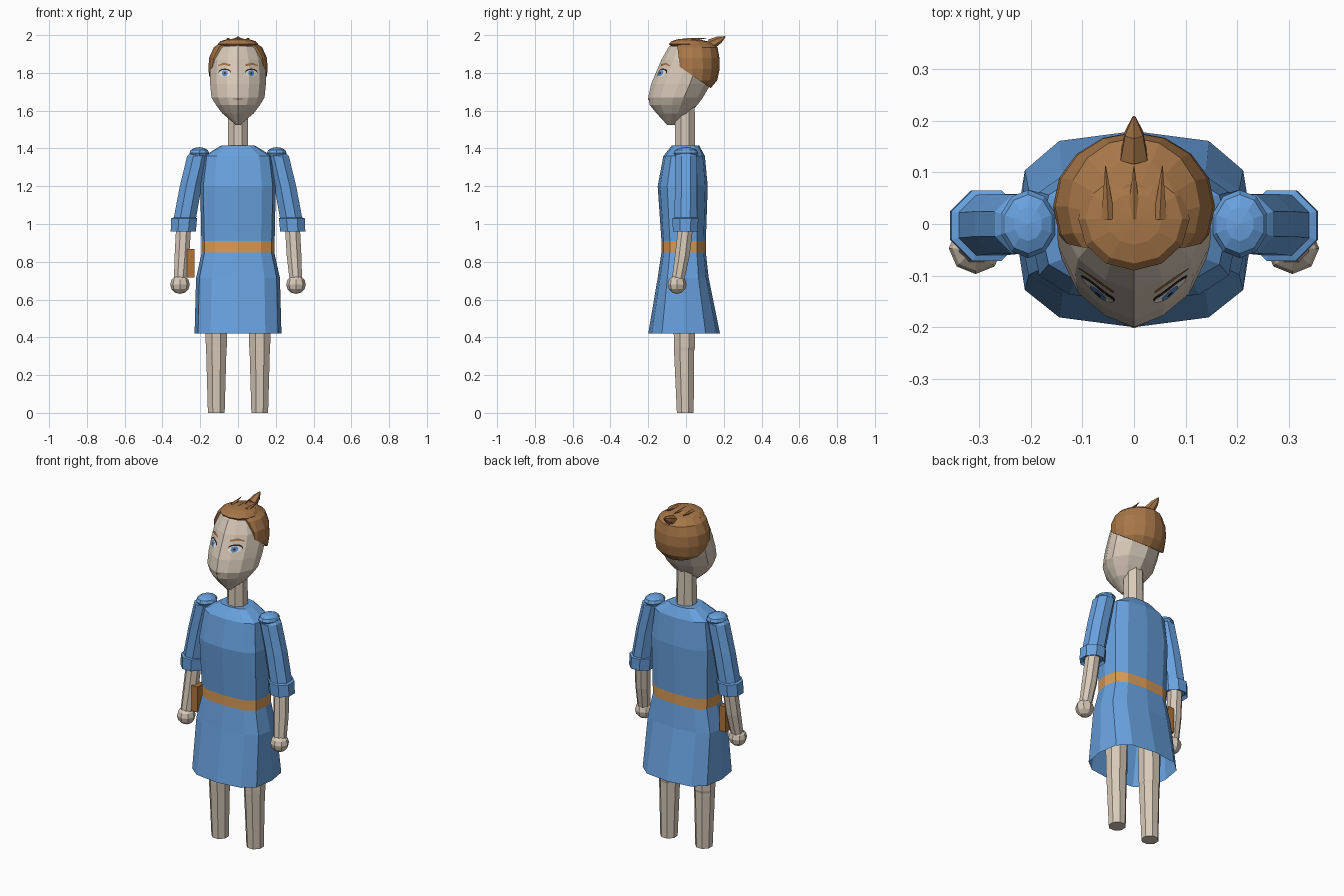
import bpy, bmesh, math
from mathutils import Vector, Matrix
from mathutils.bvhtree import BVHTree

if "Cube" in bpy.data.objects:
    bpy.data.objects.remove(bpy.data.objects["Cube"])


def mat(name, r, g, b):
    m = bpy.data.materials.new(name)
    m.diffuse_color = (*[(c / 255) ** 2.2 for c in (r, g, b)], 1)
    m.use_nodes = True
    m.node_tree.nodes["Principled BSDF"].inputs["Base Color"].default_value = m.diffuse_color
    return m


SKIN = mat("skin", 214, 200, 183)
BLUE = mat("blue cloth", 104, 160, 222)
TAN = mat("belt orange", 216, 154, 88)
BROWN = mat("hair brown", 166, 118, 74)
LEATHER = mat("pouch brown", 172, 116, 62)
WHITE = mat("eye white", 232, 230, 226)
IRIS = mat("iris blue", 90, 145, 215)
DARK = mat("lash dark", 55, 40, 32)
LIP = mat("lip", 165, 110, 85)


def finish(bm, name, *mats):
    bmesh.ops.recalc_face_normals(bm, faces=bm.faces)
    me = bpy.data.meshes.new(name)
    bm.to_mesh(me)
    bm.free()
    for m in mats:
        me.materials.append(m)
    ob = bpy.data.objects.new(name, me)
    bpy.context.collection.objects.link(ob)
    return ob


def skin_rings(rings, bottom=True, top=True):
    """Bridge closed rings of points into a surface."""
    bm = bmesh.new()
    vs = [[bm.verts.new(p) for p in r] for r in rings]
    n = len(vs[0])
    for a, b in zip(vs, vs[1:]):
        for i in range(n):
            j = (i + 1) % n
            bm.faces.new((a[i], a[j], b[j], b[i]))
    if bottom:
        bm.faces.new(vs[0][::-1])
    if top:
        bm.faces.new(vs[-1])
    return bm


def loft(half, levels, **kw):
    """Half section mirrored in x; levels are (z, front y, back y, half width)."""
    sec = half + [(-x, y) for x, y in half[-2:0:-1]]
    return skin_rings([[(x * w, (f + b) / 2 + y * (b - f) / 2, z) for x, y in sec]
                       for z, f, b, w in levels], **kw)


def tube(name, m, path, n=8, **kw):
    """Round tube through (x, y, z, radius) points with level rings."""
    ang = [2 * math.pi * (i + .5) / n for i in range(n)]
    bm = skin_rings([[(x + r * math.cos(a), y + r * math.sin(a), z) for a in ang]
                     for x, y, z, r in path], **kw)
    return finish(bm, name, m)


def ball(name, m, c, r, u=10, v=6):
    bm = bmesh.new()
    bmesh.ops.create_uvsphere(bm, u_segments=u, v_segments=v, radius=1)
    bmesh.ops.transform(bm, verts=bm.verts,
                        matrix=Matrix.Translation(c) @ Matrix.Diagonal((*r, 1)))
    return finish(bm, name, m)


def spike(name, m, a, b, r1, r2, n=5):
    a, b = Vector(a), Vector(b)
    bm = bmesh.new()
    bmesh.ops.create_cone(bm, cap_ends=True, segments=n, radius1=r1, radius2=r2,
                          depth=(b - a).length)
    rot = (b - a).to_track_quat('Z', 'Y').to_matrix().to_4x4()
    bmesh.ops.transform(bm, verts=bm.verts, matrix=Matrix.Translation((a + b) / 2) @ rot)
    return finish(bm, name, m)


def box(name, m, c, s):
    bm = bmesh.new()
    bmesh.ops.create_cube(bm, size=1)
    bmesh.ops.transform(bm, verts=bm.verts,
                        matrix=Matrix.Translation(c) @ Matrix.Diagonal((*s, 1)))
    return finish(bm, name, m)


# Dress with belt band, open at the hem
BODY = [(0, -1), (.63, -.9), (.92, -.62), (1, 0), (.92, .6), (.63, .9), (0, 1)]
dress = finish(loft(BODY, [(.42, -.2, .18, .23), (.715, -.15, .12, .222),
                           (.85, -.13, .105, .192), (.91, -.13, .105, .194),
                           (1.2, -.15, .115, .2), (1.36, -.12, .1, .18),
                           (1.415, -.075, .07, .09)], bottom=False), "dress", BLUE, TAN)
for p in dress.data.polygons:
    if .85 < p.center.z < .91:
        p.material_index = 1

# Neck and head with pointed face
tube("neck", SKIN, [(0, -.005, 1.38, .058), (0, -.005, 1.64, .055)])
FACE = [(0, -1), (.38, -.85), (.74, -.55), (.97, -.08), (.97, .3), (.6, .8), (0, 1)]
head_bm = loft(FACE, [(1.525, -.1, -.06, .012), (1.585, -.155, .02, .085),
                      (1.63, -.192, .06, .12), (1.67, -.2, .09, .145),
                      (1.74, -.185, .13, .152), (1.8, -.16, .15, .153),
                      (1.87, -.13, .15, .147), (1.94, -.09, .13, .115),
                      (1.965, -.04, .09, .06)])
bmesh.ops.recalc_face_normals(head_bm, faces=head_bm.faces)
face_tree = BVHTree.FromBMesh(head_bm)
finish(head_bm, "head", SKIN)


def decal(name, m, pts, lift):
    """Thin plate laid on the face; pts are (x, z) outlines round their middle."""
    bm = bmesh.new()
    mid = (sum(p[0] for p in pts) / len(pts), sum(p[1] for p in pts) / len(pts))

    def put(x, z):
        hit = face_tree.ray_cast(Vector((x, -1, z)), Vector((0, 1, 0)))[0]
        return bm.verts.new((x, hit.y - lift, z))
    c, ring = put(*mid), [put(*p) for p in pts]
    for i, v in enumerate(ring):
        bm.faces.new((c, v, ring[(i + 1) % len(ring)]))
    return finish(bm, name, m)


def oval(x, z, rx, rz, n=12):
    return [(x + rx * math.cos(2 * math.pi * i / n), z + rz * math.sin(2 * math.pi * i / n))
            for i in range(n)]


decal("mouth", LIP, [(-.035, 1.662), (0, 1.657), (.035, 1.662), (0, 1.666)], .003)

for s, side in ((-1, "right"), (1, "left")):
    # Eyes and brows
    decal(side + "_lash", DARK, oval(s * .07, 1.803, .034, .02), .003)
    decal(side + "_eye_white", WHITE, oval(s * .07, 1.798, .032, .018), .005)
    decal(side + "_iris", IRIS, oval(s * .07, 1.798, .016, .016), .007)
    decal(side + "_pupil", DARK, oval(s * .07, 1.798, .006, .006, 8), .009)
    decal(side + "_brow", BROWN, [(s * .04, 1.835), (s * .075, 1.842), (s * .108, 1.836),
                                  (s * .105, 1.842), (s * .075, 1.855), (s * .04, 1.846)], .005)
    # Sleeve, cuff and shoulder puff
    tube(side + "_sleeve", BLUE, [(s * .287, -.003, 1.0, .064), (s * .25, 0, 1.2, .063),
                                  (s * .212, 0, 1.36, .062), (s * .207, 0, 1.39, .035)],
         bottom=False)
    tube(side + "_cuff", BLUE, [(s * .287, -.003, .975, .058), (s * .29, -.003, .96, .072),
                                (s * .285, -.003, 1.03, .074), (s * .283, -.003, 1.035, .06)])
    ball(side + "_shoulder", BLUE, (s * .205, 0, 1.375), (.055, .066, .032))
    # Forearm and hand
    tube(side + "_forearm", SKIN, [(s * .307, -.045, .69, .035), (s * .297, -.02, .83, .042),
                                   (s * .287, 0, 1.0, .043)])
    ball(side + "_hand", SKIN, (s * .307, -.047, .68), (.052, .05, .05), 8, 6)
    # Leg
    tube(side + "_leg", SKIN, [(s * .115, -.004, 0, .048), (s * .115, -.01, .33, .058),
                               (s * .115, -.008, .345, .06), (s * .115, -.01, .62, .064)])

# Hair shell, trimmed along the forehead and nape
ROUND = [(math.sin(math.pi * i / 8), -math.cos(math.pi * i / 8)) for i in range(9)]
hair = loft(ROUND, [(1.7, -.1, .115, .12), (1.76, -.1, .165, .15), (1.82, -.11, .178, .157),
                    (1.88, -.11, .177, .153), (1.935, -.1, .167, .128),
                    (1.965, -.08, .125, .085), (1.975, -.03, .08, .04)])
for co, no in (((0, -.035, 1.85), (0, -1, -.12)), ((0, -.03, 1.83), (0, -.69, -1))):
    bmesh.ops.bisect_plane(hair, geom=hair.verts[:] + hair.edges[:] + hair.faces[:],
                           plane_co=co, plane_no=no, clear_outer=True)
    bmesh.ops.holes_fill(hair, edges=[e for e in hair.edges if e.is_boundary], sides=0)
finish(hair, "hair", BROWN)
ball("fringe", BROWN, (0, .01, 1.953), (.108, .1, .03), 12, 6)

# Hair locks and tail
for i in (-1, 0, 1):
    spike(f"hair_lock_{i + 2}", BROWN, (i * .05, .01, 1.972), (i * .055, .112, 1.985), .014, .001)
spike("tail_base", BROWN, (0, .13, 1.95), (0, .175, 1.975), .03, .02, 6)
spike("tail_tip", BROWN, (0, .172, 1.972), (0, .208, 1.992), .022, .003, 6)

# Belt pouch and clasp
box("pouch", LEATHER, (-.25, -.02, .793), (.04, .065, .15))
box("pouch_clasp", TAN, (-.272, -.02, .83), (.01, .03, .06))
